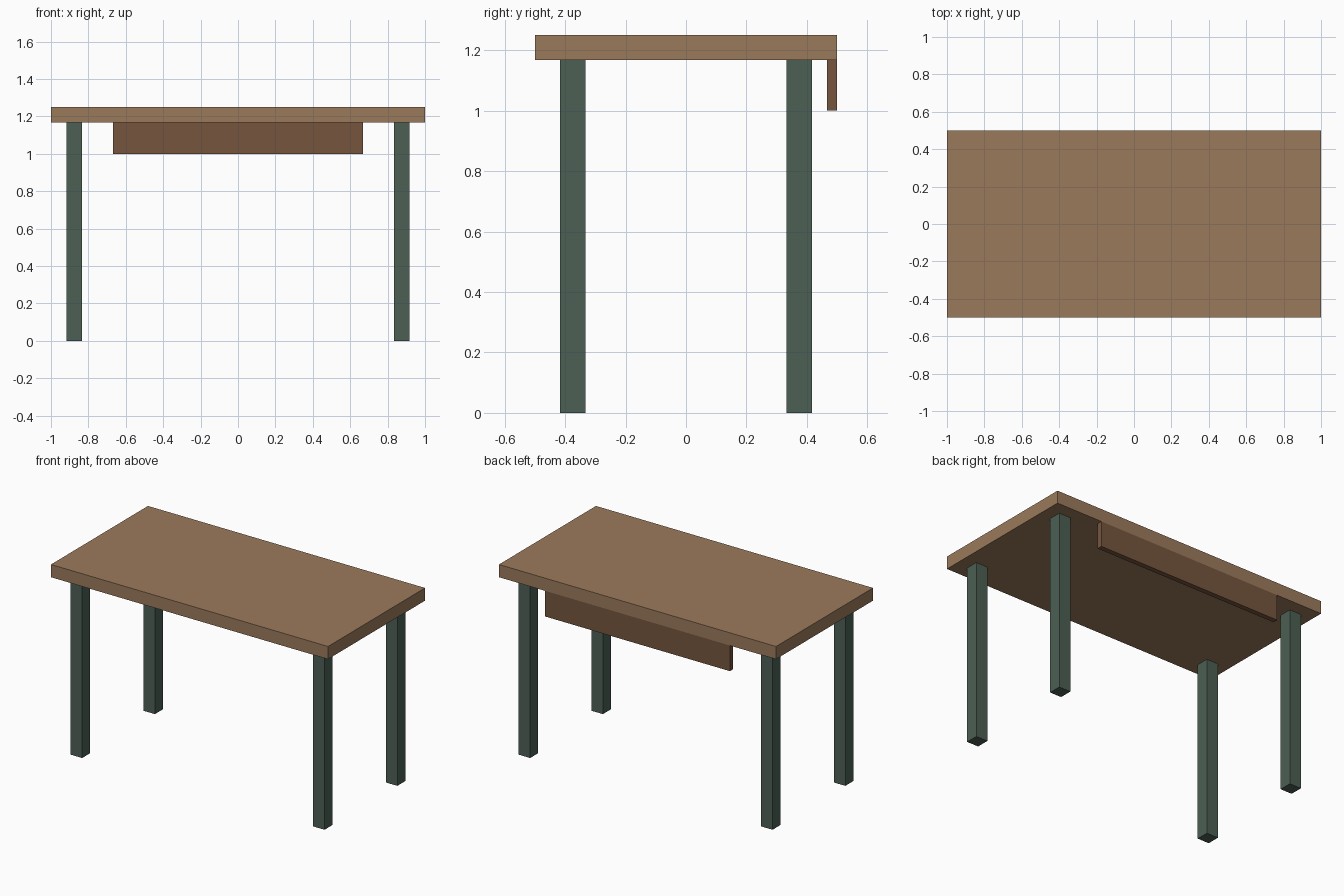
import bpy
import bmesh

if "Cube" in bpy.data.objects:
    bpy.data.objects.remove(bpy.data.objects["Cube"])


def material(name, color):
    mat = bpy.data.materials.new(name)
    mat.diffuse_color = (*color, 1.0)
    mat.use_nodes = True
    mat.node_tree.nodes["Principled BSDF"].inputs["Base Color"].default_value = mat.diffuse_color
    return mat


def box(name, x, y, z, mat):
    """Box spanning the (min, max) ranges in x, y and z."""
    spans = (x, y, z)
    size = [hi - lo for lo, hi in spans]
    bm = bmesh.new()
    bmesh.ops.create_cube(bm, size=1.0)
    bmesh.ops.scale(bm, vec=size, verts=bm.verts)
    mesh = bpy.data.meshes.new(name)
    bm.to_mesh(mesh)
    bm.free()
    mesh.materials.append(mat)
    obj = bpy.data.objects.new(name, mesh)
    obj.location = [(lo + hi) / 2 for lo, hi in spans]
    bpy.context.collection.objects.link(obj)
    return obj


light_wood = material("light_wood", (0.33, 0.195, 0.107))
dark_wood = material("dark_wood", (0.18, 0.093, 0.048))
green_paint = material("green_paint", (0.073, 0.117, 0.089))

TOP_Z = 1.25
UNDERSIDE = 1.167

# Table top
box("table_top", (-1, 1), (-0.5, 0.5), (UNDERSIDE, TOP_Z), light_wood)

# Hanging panel along the back edge
box("back_panel", (-0.667, 0.667), (0.467, 0.5), (1.0, UNDERSIDE), dark_wood)

# Four square legs, inset from the corners
LEG = 0.0833
for y_name, sy in (("front", -1), ("back", 1)):
    for x_name, sx in (("left", -1), ("right", 1)):
        cx, cy = sx * 0.875, sy * 0.375
        box(f"{y_name}_{x_name}_leg",
            (cx - LEG / 2, cx + LEG / 2),
            (cy - LEG / 2, cy + LEG / 2),
            (0, UNDERSIDE), green_paint)
